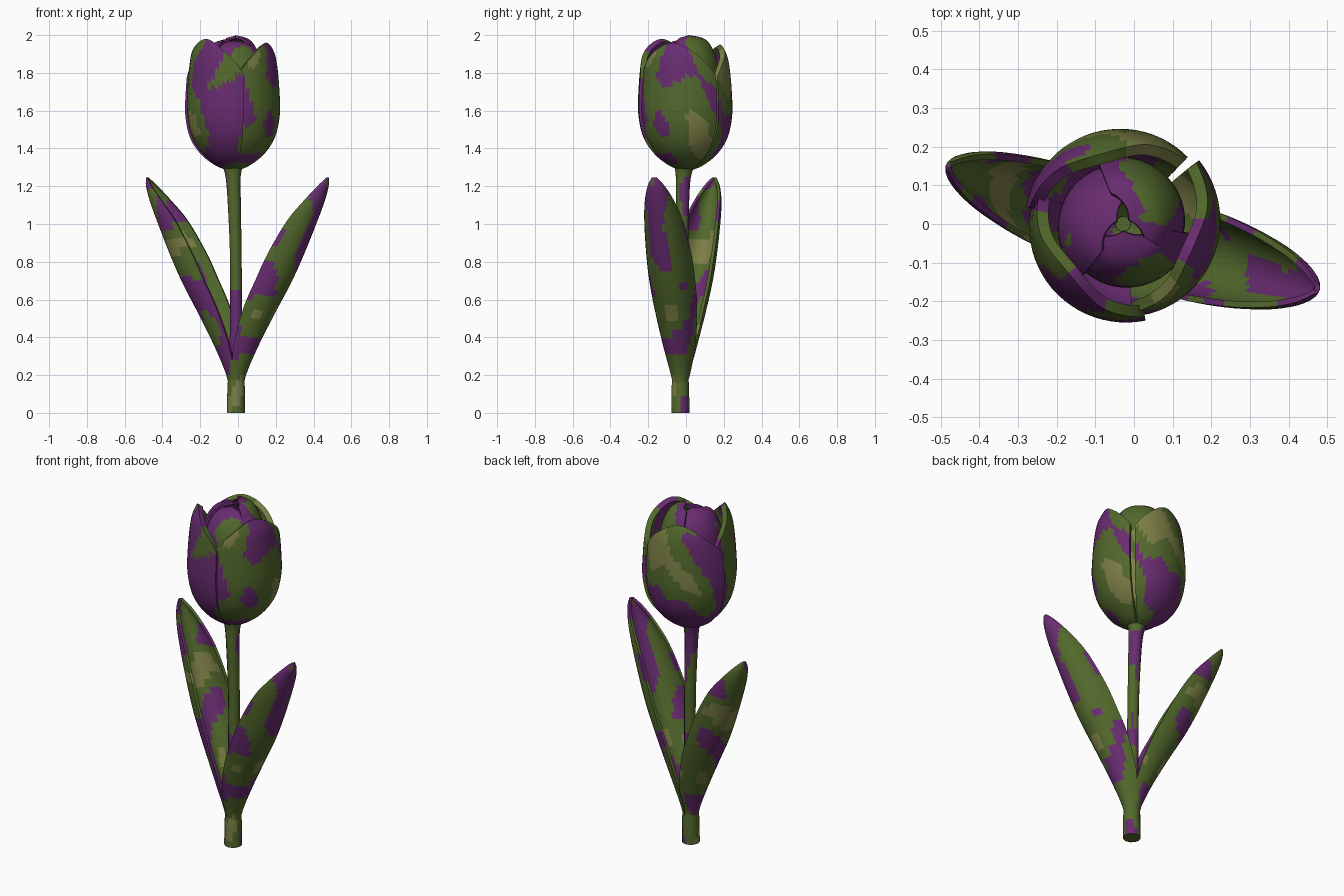
import bpy
import math
from mathutils import Vector, noise

if "Cube" in bpy.data.objects:
    bpy.data.objects.remove(bpy.data.objects["Cube"])


def material(name, color):
    m = bpy.data.materials.new(name)
    m.diffuse_color = color
    m.use_nodes = True
    m.node_tree.nodes["Principled BSDF"].inputs["Base Color"].default_value = m.diffuse_color
    return m


GREEN = material("leaf_green", (0.085, 0.14, 0.025, 1))
PURPLE = material("petal_purple", (0.14, 0.025, 0.165, 1))
OLIVE = material("pale_olive", (0.2, 0.21, 0.06, 1))


def sample(points, t):
    """Smooth curve through the stations, t in 0..1."""
    n = len(points) - 1
    s = min(max(t, 0), 1) * n
    i = min(int(s), n - 1)
    f = s - i
    a, b, c, d = (points[min(max(i + k, 0), n)] for k in (-1, 0, 1, 2))
    return [0.5 * (2 * q + (r - p) * f + (2 * p - 5 * q + 4 * r - s4) * f * f
                   + (3 * q - p - 3 * r + s4) * f ** 3)
            for p, q, r, s4 in zip(a, b, c, d)]


def surface(name, func, nu, nv, thickness=0, closed=False, purple_above=9):
    """Grid mesh from func(u, v), with u and v in 0..1."""
    cols = nu if closed else nu + 1
    verts = [func(i / nu, j / nv) for j in range(nv + 1) for i in range(cols)]
    faces = []
    for j in range(nv):
        for i in range(nu):
            k = (i + 1) % cols
            faces.append((j * cols + i, j * cols + k,
                          (j + 1) * cols + k, (j + 1) * cols + i))
    if closed:
        faces.append(tuple(reversed(range(cols))))
        faces.append(tuple(nv * cols + i for i in range(cols)))
    mesh = bpy.data.meshes.new(name)
    mesh.from_pydata(verts, [], faces)
    obj = bpy.data.objects.new(name, mesh)
    bpy.context.collection.objects.link(obj)
    # mottled colouring
    for m in (GREEN, PURPLE, OLIVE):
        mesh.materials.append(m)
    for p in mesh.polygons:
        c = Vector((p.center.x * 6, p.center.y * 6, p.center.z * 4))
        n = noise.noise(c) + (0.3 if p.center.z > purple_above else 0)
        p.material_index = 1 if n > 0.08 else 2 if n < -0.4 else 0
    bpy.ops.object.select_all(action='DESELECT')
    obj.select_set(True)
    bpy.context.view_layer.objects.active = obj
    if thickness:
        mod = obj.modifiers.new("thickness", 'SOLIDIFY')
        mod.thickness = thickness
        mod.offset = -1
        bpy.ops.object.modifier_apply(modifier=mod.name)
    bpy.ops.object.shade_smooth_by_angle(angle=math.radians(45))
    return obj


# Stem: x, y, z, radius
STEM = [(-.01, -.03, 0, .048), (-.01, -.03, .14, .046), (-.01, -.028, .26, .037),
        (-.01, -.023, .55, .032), (-.012, -.02, .85, .031),
        (-.02, -.018, 1.12, .035), (-.026, -.014, 1.25, .040), (-.028, -.008, 1.31, .055)]


def stem(u, v):
    x, y, z, r = sample(STEM, v)
    a = u * math.tau
    return (x + r * math.cos(a), y + r * math.sin(a), z)


surface("stem", stem, 12, 21, closed=True)

# Leaves: midrib distance from stem, height, half width, channel depth
LEAF = [(.040, .12, .030, .030), (.053, .20, .052, .064), (.118, .35, .088, .115),
        (.212, .53, .114, .150), (.295, .68, .122, .165), (.362, .82, .120, .168),
        (.438, 1.0, .104, .142), (.485, 1.12, .078, .095), (.508, 1.20, .046, .050),
        (.510, 1.245, .014, .012)]


def make_leaf(name, direction, width):
    a = math.radians(direction)
    out = Vector((math.cos(a), math.sin(a), 0))
    side = Vector((-math.sin(a), math.cos(a), 0))

    def leaf(u, v):
        r, z, half, depth = sample(LEAF, v)
        b = (u * 2 - 1) * math.pi / 2
        inward = depth * (1 - math.cos(b))
        p = Vector((-.01, -.03, z)) + out * (r - .92 * inward)
        p += side * half * width * math.sin(b)
        p.z += .30 * inward * min(1, v * 3) * (1 - v)
        return p

    surface(name, leaf, 16, 36, thickness=.016)


make_leaf("right_leaf", -16, 1.0)
make_leaf("left_leaf", 159, .94)

# Petals: radius and height profiles
OUTER = [(.03, 1.285), (.09, 1.31), (.165, 1.37), (.222, 1.46), (.247, 1.58),
         (.245, 1.70), (.235, 1.82), (.220, 1.90), (.190, 1.96)]
INNER = [(.03, 1.31), (.10, 1.38), (.145, 1.48), (.163, 1.60), (.166, 1.72),
         (.162, 1.82), (.143, 1.90), (.098, 1.97), (.020, 1.995)]


def make_petal(name, profile, center, half, notch, spiral, stretch, thickness, purple=9):
    def petal(u, v):
        s = u * 2 - 1
        r, z = sample(profile, v * (1 - notch * abs(s) ** 1.5))
        a = math.radians(center + half * s)
        r += spiral * s * min(1, v * 2)
        z0 = profile[0][1]
        return (-.028 + r * math.cos(a), r * math.sin(a), z0 + (z - z0) * stretch)

    surface(name, petal, 24, 26, thickness, purple_above=purple)


for name, center, half, stretch in (("right_outer_petal", -22, 62, 1.0),
                                    ("back_outer_petal", 108, 62, .985),
                                    ("left_outer_petal", 222, 61, 1.03)):
    make_petal(name, OUTER, center, half, .29, .008, stretch, .030)

for i, center in enumerate((40, 160, 280)):
    make_petal(f"inner_petal_{i + 1}", INNER, center, 72, .09, .012,
               (1.007, .98, .965)[i], .016, 1.8)
